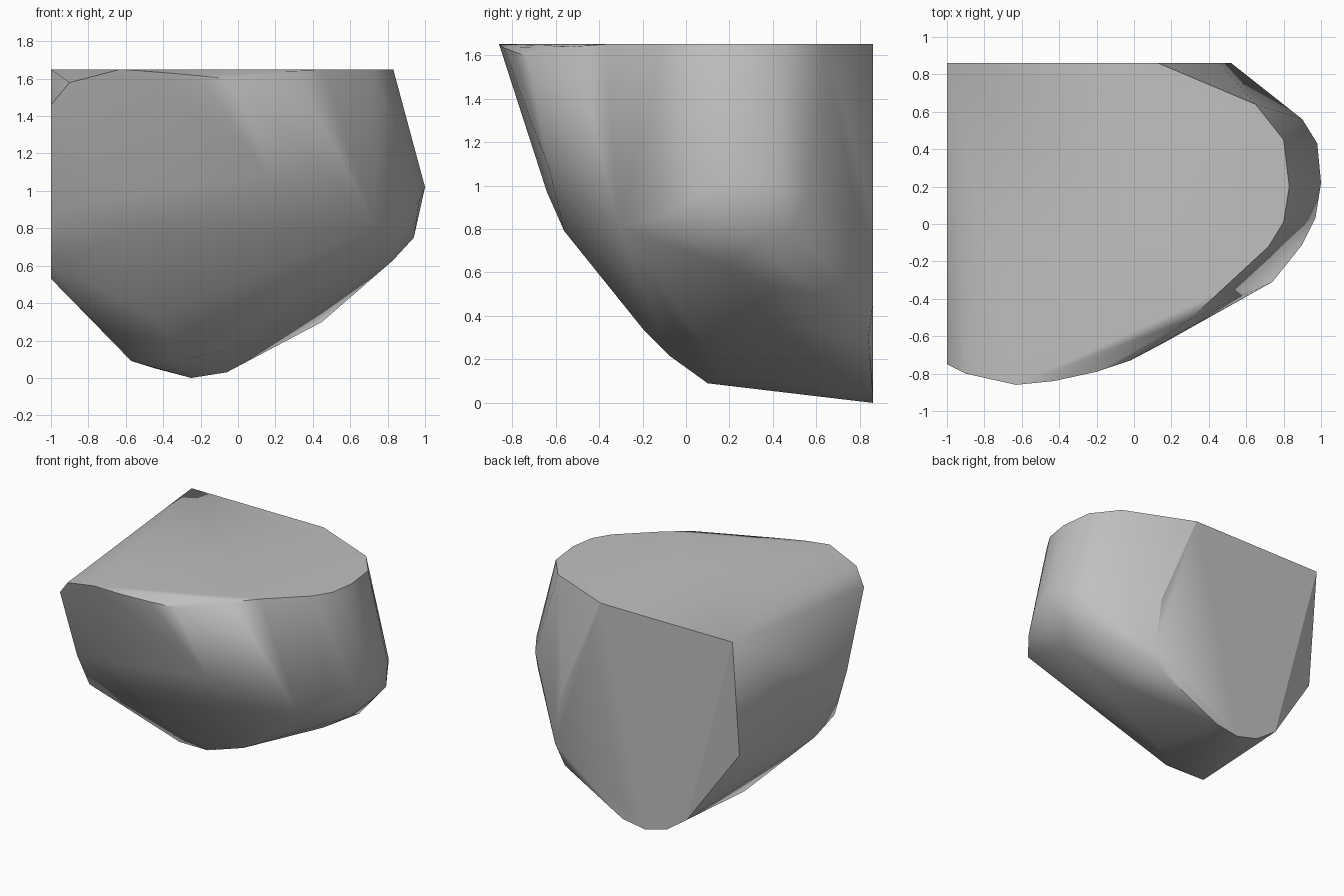
import bpy
import bmesh
from math import radians
from mathutils import Vector

# Remove the default cube only
default_cube = bpy.data.objects.get("Cube")
if default_cube:
    bpy.data.objects.remove(default_cube, do_unlink=True)

TOP, BACK, SIDE = 1.65, 0.86, -1.0


def make_material(name, colour):
    material = bpy.data.materials.new(name)
    material.use_nodes = True
    material.diffuse_color = colour
    shader = material.node_tree.nodes["Principled BSDF"]
    shader.inputs["Base Color"].default_value = colour
    shader.inputs["Roughness"].default_value = 0.8
    return material


def on_top(outline):
    return [Vector((x, y, TOP)) for x, y in outline]


def on_back(outline):
    return [Vector((x, BACK, z)) for x, z in outline]


def on_side(outline):
    return [Vector((SIDE, y, z)) for y, z in outline]


def free(points):
    return [Vector(p) for p in points]


# Flat cut surfaces of the boulder
top_cut = on_top([(SIDE, BACK), (.13, BACK), (.65, .64), (.8, .45), (.83, .2),
                  (.8, .01), (.72, -.12), (.45, -.37), (-.63, -BACK)])
back_cut = on_back([(.46, .88), (.52, .46), (-.06, .03), (-.25, 0),
                    (-.44, .05), (-.61, .17)])
side_cut = on_side([(.775, .74), (-.15, .53), (-.39, .61), (-.54, .89), (-.75, 1.46)])

# Rounded rim below the top, along the front
front_rim = free([(-.9, -.8, 1.58), (-.43, -.84, 1.635), (-.2, -.79, 1.615),
                  (-.02, -.73, 1.595), (.3, -.51, 1.64)])

# Bulging belly around the front and the right-hand end
belly = free([(-.6, -.64, .97), (-.55, -.56, .79), (.17, -.63, 1.08),
              (.74, -.31, .81), (.9, -.11, .85), (.97, .03, .95),
              (1, .22, 1.02), (.98, .43, 1), (.9, .56, .95)])

# Tapering underside
underside = free([(.94, .47, .78), (.94, .33, .75), (.83, .2, .63), (.45, .84, .3),
                  (.45, .4, .36), (-.08, .18, .145), (-.33, .1, .09),
                  (-.57, .1, .09), (-.37, -.08, .22), (-.45, -.19, .33)])

# Wrap every group of corners in one closed rock surface
bm = bmesh.new()
for corner in top_cut + back_cut + side_cut + front_rim + belly + underside:
    bm.verts.new(corner)
hull = bmesh.ops.convex_hull(bm, input=bm.verts[:])
unused = {v for v in hull["geom_interior"] + hull["geom_unused"]
          if isinstance(v, bmesh.types.BMVert)}
bmesh.ops.delete(bm, geom=list(unused), context="VERTS")
bmesh.ops.dissolve_limit(bm, angle_limit=radians(1.5), verts=bm.verts[:], edges=bm.edges[:])
bmesh.ops.recalc_face_normals(bm, faces=bm.faces[:])

# Keep the rims of the flat cuts crisp
bm.normal_update()
for edge in bm.edges:
    if len(edge.link_faces) == 2:
        normals = [face.normal for face in edge.link_faces]
        flats = [n.z > 0.99 or n.y > 0.985 for n in normals]
        if any(flats) and edge.calc_face_angle() > radians(20):
            edge.smooth = False

mesh = bpy.data.meshes.new("boulder")
bm.to_mesh(mesh)
bm.free()
mesh.materials.append(make_material("stone grey", (0.53, 0.53, 0.53, 1)))
boulder = bpy.data.objects.new("boulder", mesh)
bpy.context.collection.objects.link(boulder)

# Soft shading across the worn faces
bpy.ops.object.select_all(action="DESELECT")
boulder.select_set(True)
bpy.context.view_layer.objects.active = boulder
bpy.ops.object.shade_smooth_by_angle(angle=radians(52), keep_sharp_edges=True)
